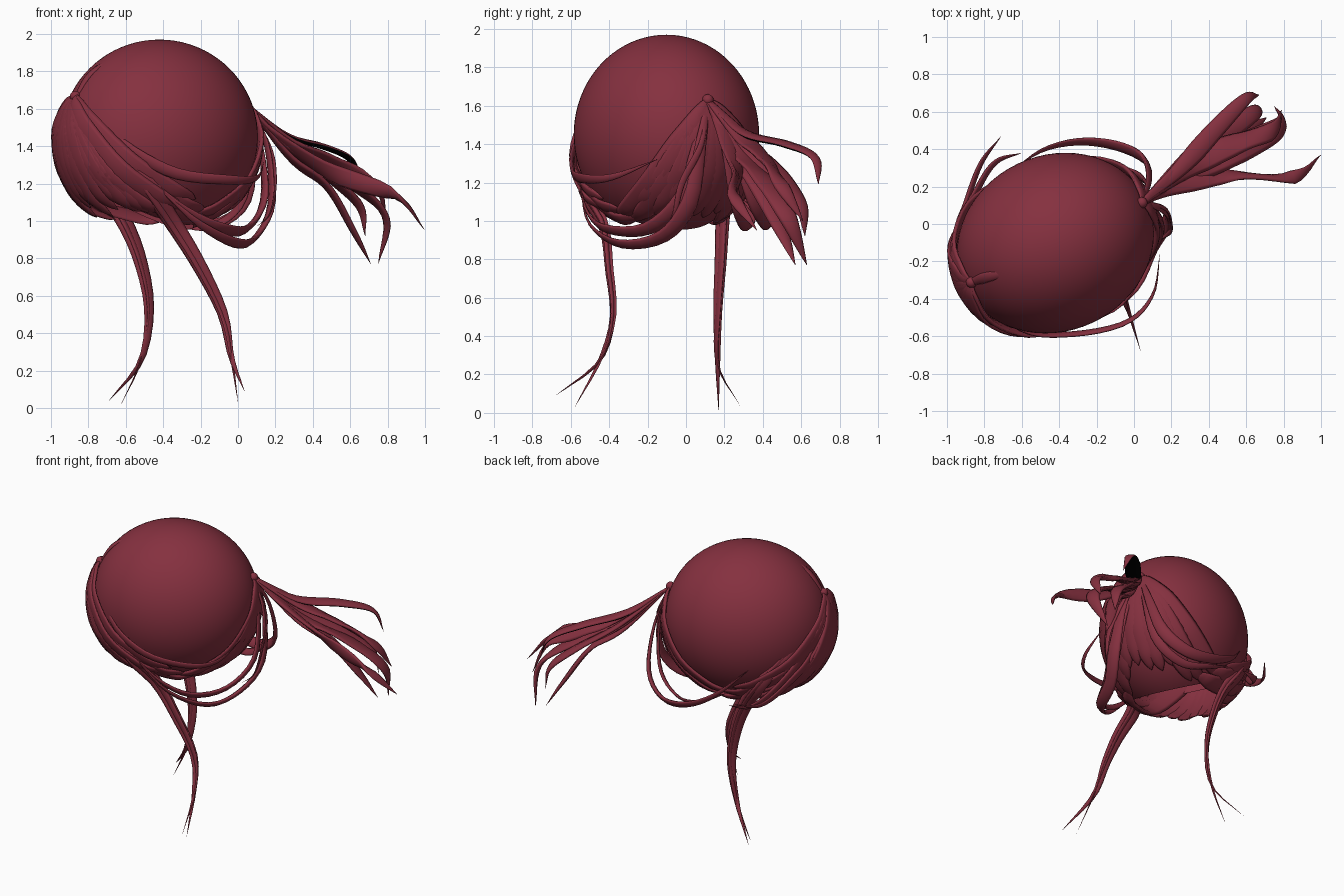
import bpy, bmesh, math, random
from mathutils import Vector

if "Cube" in bpy.data.objects:
    bpy.data.objects.remove(bpy.data.objects["Cube"])

random.seed(4)
mat = bpy.data.materials.new("maroon_hair")
mat.diffuse_color = (0.235, 0.03, 0.05, 1)
mat.use_nodes = True
mat.node_tree.nodes["Principled BSDF"].inputs["Base Color"].default_value = mat.diffuse_color
black = bpy.data.materials.new("black_underside")
black.diffuse_color = (0.0, 0.0, 0.0, 1)
black.use_nodes = True
black.node_tree.nodes["Principled BSDF"].inputs["Base Color"].default_value = black.diffuse_color

C = Vector((-0.42, -0.102, 1.45))            # head centre
F = Vector((-0.906, -0.423, 0))              # direction the face looks
S = Vector((0.423, -0.906, 0))               # sideways direction
RF, RS, RZ = 0.538, 0.47, 0.52               # head radii
PART = Vector((0.91, 0, 0.41))               # bangs root, on the unit head
TIE = Vector((-0.93, 0, 0.34))               # ponytail root, on the unit head


def head(d, k=1.0):
    """Unit direction (forward, side, up) to a point on the head."""
    d = d.normalized() * k
    return C + F * d.x * RF + S * d.y * RS + Vector((0, 0, d.z * RZ))


def finish(bm, name):
    bmesh.ops.recalc_face_normals(bm, faces=bm.faces)
    me = bpy.data.meshes.new(name)
    bm.to_mesh(me)
    bm.free()
    me.materials.append(mat)
    for p in me.polygons:
        p.use_smooth = True
    ob = bpy.data.objects.new(name, me)
    bpy.context.collection.objects.link(ob)
    return ob


def spline(pts, n=24):
    """Smooth path through the points."""
    p = [Vector(q) for q in pts]
    p = [p[0] * 2 - p[1]] + p + [p[-1] * 2 - p[-2]]
    out = []
    for i in range(n + 1):
        s = i / n * (len(p) - 3)
        k = min(int(s), len(p) - 4)
        t = s - k
        a, b, c, d = p[k:k + 4]
        out.append(0.5 * (2 * b + (c - a) * t + (2 * a - 5 * b + 4 * c - d) * t * t
                          + (3 * b - a - 3 * c + d) * t ** 3))
    return out


def lock(bm, pts, width, root=0.2, peak=0.35, power=3, facing=None):
    """Flat, tapered lock of hair lying across the outward (or given) direction."""
    path, rings = spline(pts), []
    n = len(path) - 1
    for i, p in enumerate(path):
        t = i / n
        tan = (path[min(i + 1, n)] - path[max(i - 1, 0)]).normalized()
        out = Vector(facing) if facing else p - C
        out = (out - tan * out.dot(tan)).normalized()
        side = tan.cross(out)
        w = width * (root + (1 - root) * min(1, t / peak)) * (1.01 - t ** power) / 2
        th = min(w * 0.35, 0.016)
        rings.append([bm.verts.new(p + side * w * math.cos(a) + out * th * math.sin(a))
                      for a in [j * math.pi / 4 for j in range(8)]])
    for r, q in zip(rings, rings[1:]):
        for j in range(8):
            bm.faces.new((r[j], r[(j + 1) % 8], q[(j + 1) % 8], q[j]))
    bm.faces.new(rings[0])
    bm.faces.new(rings[-1])


def hug(root, az, up, lift=0.06):
    """Path over the head from a root to an azimuth (from the face) and height."""
    a, r = math.radians(az), math.sqrt(1 - up * up)
    end = Vector((r * math.cos(a), r * math.sin(a), up))
    return [head(root.lerp(end, t), 1.01 + lift * math.sin(math.pi * (0.06 + 0.75 * t)))
            for t in (0, 0.15, 0.35, 0.55, 0.75, 0.9, 1)]


def part(name, locks):
    bm = bmesh.new()
    for pts, w, *rest in locks:
        lock(bm, pts, w, *rest)
    return finish(bm, name)


P, T = head(PART, 1.01), head(TIE, 1.01)

# Smooth scalp, open under the face and neck
bm = bmesh.new()
bmesh.ops.create_uvsphere(bm, u_segments=64, v_segments=40, radius=1)
cut = Vector((-0.5, 0, 0.87)).normalized()
bmesh.ops.bisect_plane(bm, geom=bm.verts[:] + bm.edges[:] + bm.faces[:],
                       plane_co=(0, 0, -0.78), plane_no=cut, clear_inner=True)
for v in bm.verts:
    v.co = C + F * v.co.x * RF + S * v.co.y * RS + Vector((0, 0, v.co.z * RZ))
finish(bm, "scalp")

# Bangs fanning from the parting
bangs = []
for i in range(17):
    az = -88 + 11 * i
    bangs.append((hug(PART, az, random.uniform(-0.82, -0.68), 0.065), random.uniform(0.12, 0.17)))
part("bangs", bangs)

# Side hair swept back from the parting
part("swept_sides", [(hug(PART, s * az, up, 0.035), 0.17)
                     for s in (-1, 1) for az, up in ((95, -0.62), (108, -0.72), (122, -0.8))])

# Nape hair gathered up to the tie
part("nape_hair", [(hug(TIE, az, random.uniform(-0.9, -0.7), 0.025), 0.16)
                   for az in range(96, 270, 14)])

# Parting ridge and small knots
part("parting", [([P, head(Vector((0.75, 0.03, 0.7)), 1.0),
                   head(Vector((0.35, 0.15, 0.95)), 0.99)], 0.06, 0.6)])
for name, pos, r in (("front_knot", P, 0.03), ("tail_knot", T, 0.03)):
    bm = bmesh.new()
    bmesh.ops.create_uvsphere(bm, u_segments=16, v_segments=10, radius=r)
    bmesh.ops.translate(bm, verts=bm.verts, vec=pos)
    finish(bm, name)

# Long side locks, each split at the tip
front_side = [P, (-0.67, -0.53, 1.42), (-0.48, -0.54, 1.18), (-0.34, -0.43, 0.98),
              (-0.2, -0.4, 0.75), (-0.08, -0.38, 0.5), (-0.035, -0.45, 0.27)]
back_side = [P, (-0.88, 0.04, 1.42), (-0.74, 0.2, 1.18), (-0.61, 0.19, 1.0),
             (-0.52, 0.18, 0.78), (-0.475, 0.165, 0.52), (-0.52, 0.165, 0.25)]
part("long_front_lock", [
    (front_side + [(0.035, -0.68, 0.09)], 0.11, 0.2, 0.35, 2.2, (-0.3, -1, 0)),
    (front_side + [(0.0, -0.58, 0.03)], 0.09, 0.2, 0.35, 2.2, (0.7, -0.7, 0))])
part("long_back_lock", [
    (back_side + [(-0.69, 0.28, 0.04)], 0.11, 0.2, 0.35, 2.2, (-0.5, 1, 0)),
    (back_side + [(-0.63, 0.17, 0.01)], 0.09, 0.2, 0.35, 2.2, (-1, 0.3, 0))])

# Loose loops hanging from the tie round the nape
part("hanging_loops", [
    ([T, (0.15, 0.08, 1.42), (0.18, 0.02, 1.1), (0.1, -0.12, 0.92), (0.0, -0.34, 0.88),
      (-0.2, -0.5, 0.98), (-0.42, -0.55, 1.17)], 0.1),
    ([T, (0.12, 0.06, 1.4), (0.14, -0.02, 1.12), (0.05, -0.2, 0.96), (-0.08, -0.42, 0.96),
      (-0.28, -0.52, 1.06), (-0.5, -0.56, 1.25)], 0.1),
    ([T, (0.17, 0.08, 1.4), (0.2, -0.02, 1.2), (0.17, -0.06, 1.04), (0.1, -0.1, 0.97)], 0.04),
    ([P, (-0.62, -0.56, 1.42), (-0.35, -0.59, 1.26), (-0.05, -0.53, 1.22),
      (0.1, -0.38, 1.23), (0.14, -0.15, 1.32)], 0.07),
    ([T, (0.08, 0.24, 1.4), (0.05, 0.35, 1.12), (-0.1, 0.42, 0.99), (-0.3, 0.44, 1.0),
      (-0.5, 0.39, 1.1), (-0.68, 0.26, 1.28)], 0.09),
    ([T, (0.07, 0.2, 1.4), (0.02, 0.26, 1.1), (-0.15, 0.31, 0.97), (-0.35, 0.35, 1.0),
      (-0.55, 0.3, 1.1)], 0.07)])

# Flicked curls beside the face
part("face_curls", [
    ([P, (-0.95, -0.08, 1.36), (-0.9, 0.1, 1.2), (-0.82, 0.32, 1.09), (-0.71, 0.47, 1.12)], 0.08),
    ([P, (-0.92, -0.02, 1.36), (-0.84, 0.18, 1.16), (-0.74, 0.33, 1.06), (-0.6, 0.38, 1.05)], 0.08)])

# Ponytail
part("ponytail", [
    ([T, (0.2, 0.2, 1.46), (0.5, 0.26, 1.26), (0.85, 0.25, 1.13), (1.0, 0.37, 0.95)], 0.13),
    ([T, (0.3, 0.28, 1.36), (0.6, 0.42, 1.2), (0.79, 0.53, 1.02), (0.75, 0.63, 0.77)], 0.17),
    ([T, (0.28, 0.27, 1.34), (0.48, 0.38, 1.18), (0.62, 0.5, 0.94), (0.71, 0.57, 0.77)], 0.13),
    ([T, (0.28, 0.33, 1.38), (0.5, 0.5, 1.22), (0.65, 0.6, 1.08), (0.68, 0.62, 0.92)], 0.14),
    ([T, (0.28, 0.3, 1.43), (0.52, 0.42, 1.31), (0.74, 0.5, 1.18), (0.79, 0.61, 1.0)], 0.15)])

# Flicked upper tail lock with a black underside
flick = part("flicked_tail_lock", [
    ([T, (0.25, 0.3, 1.46), (0.45, 0.52, 1.4), (0.6, 0.67, 1.33), (0.67, 0.69, 1.19)],
     0.11, 0.2, 0.35, 3, (0.4, 0.3, 1))])
flick.data.materials.append(black)
for p in flick.data.polygons:
    if p.center.x > 0.22 and p.normal.dot(Vector((0.4, 0.3, 1))) < -0.1:
        p.material_index = 1
